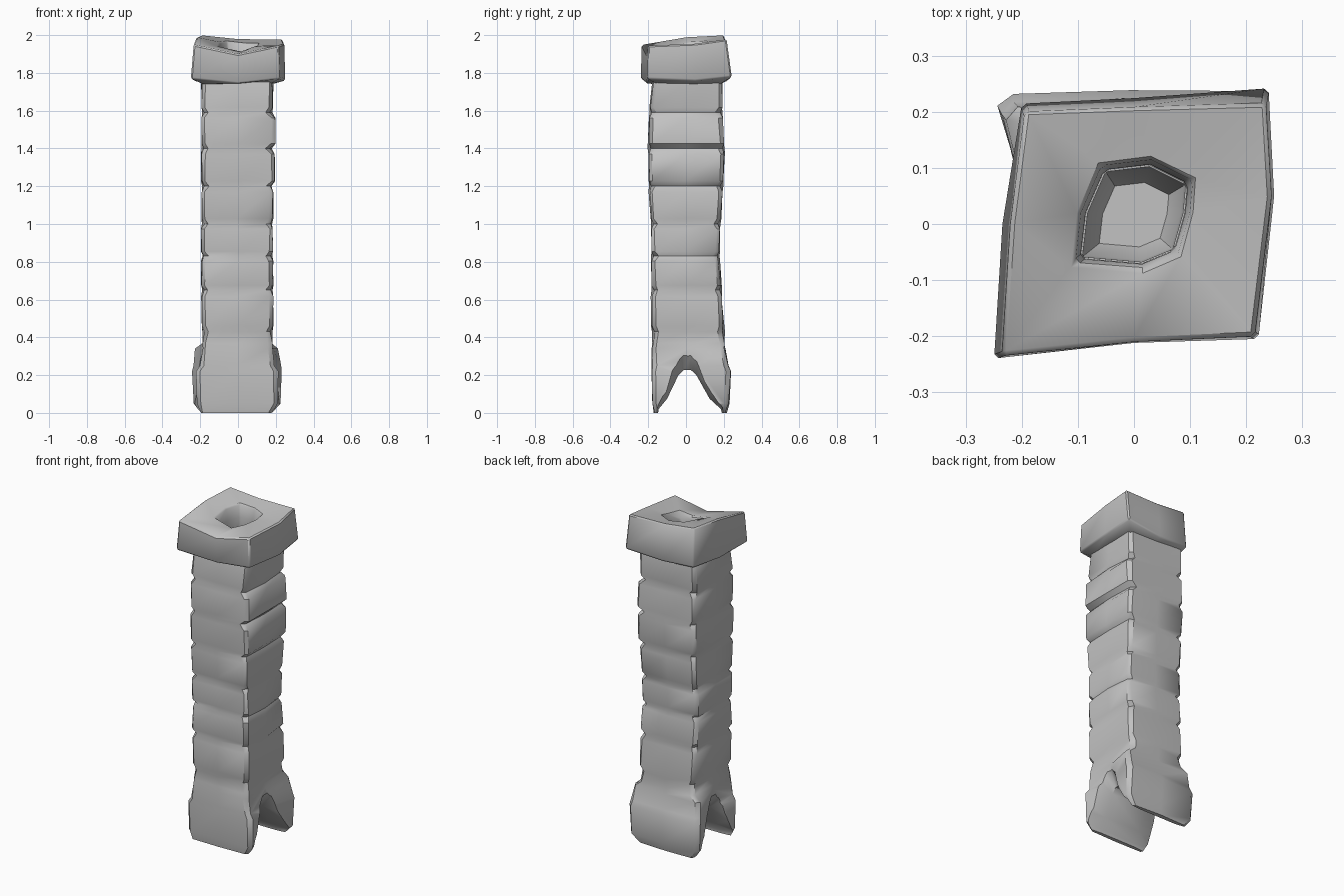
import bpy, bmesh, math, random

random.seed(4)
cube = bpy.data.objects.get("Cube")
if cube:
    bpy.data.objects.remove(cube, do_unlink=True)

stone = bpy.data.materials.new("grey_stone")
stone.use_nodes = True
GREY = (0.54, 0.54, 0.54, 1)
stone.diffuse_color = GREY
stone.node_tree.nodes["Principled BSDF"].inputs["Base Color"].default_value = GREY


def loft(name, rings, closed=False):
    """Skin a list of equal point rings; cap the ends or join last to first."""
    bm = bmesh.new()
    loops = [[bm.verts.new(p) for p in ring] for ring in rings]
    pairs = list(zip(loops, loops[1:]))
    if closed:
        pairs.append((loops[-1], loops[0]))
    else:
        bm.faces.new(loops[0][::-1])
        bm.faces.new(loops[-1])
    for a, b in pairs:
        n = len(a)
        for i in range(n):
            j = (i + 1) % n
            bm.faces.new((a[i], a[j], b[j], b[i]))
    bmesh.ops.recalc_face_normals(bm, faces=bm.faces)
    mesh = bpy.data.meshes.new(name)
    bm.to_mesh(mesh)
    bm.free()
    mesh.materials.append(stone)
    obj = bpy.data.objects.new(name, mesh)
    bpy.context.collection.objects.link(obj)
    return obj


def select(obj):
    bpy.ops.object.select_all(action='DESELECT')
    obj.select_set(True)
    bpy.context.view_layer.objects.active = obj


def cut(obj, cutter):
    mod = obj.modifiers.new("cut", 'BOOLEAN')
    mod.operation, mod.solver, mod.object = 'DIFFERENCE', 'EXACT', cutter
    select(obj)
    bpy.ops.object.modifier_apply(modifier=mod.name)
    bpy.data.objects.remove(cutter, do_unlink=True)


def smooth(obj):
    select(obj)
    bpy.ops.object.shade_smooth_by_angle(angle=math.radians(40))


def shaft_ring(z, x0, x1, y0, y1, c, front=0.0, back=0.0, worn=0.0):
    """Square ring with chamfered corners; front and back widen those corners
    in x, worn pulls all corners in."""
    def j():
        return random.uniform(-0.004, 0.004)
    xm, ym = (x0 + x1) / 2, (y0 + y1) / 2
    a, b = x0 - front + worn, x1 + front - worn
    d, e = x0 - back + worn, x1 + back - worn
    f, g = y0 + worn, y1 - worn
    pts = [(a + c, f), (xm, y0 - 0.003), (b - c, f), (b, f + c),
           (x1, ym), (e, g - c), (e - c, g), (xm, y1 + 0.003),
           (d + c, g), (d, g - c), (x0, ym), (a, f + c)]
    return [(x + j(), y + j(), z) for x, y in pts]


# Shaft: flared foot, wider and taller at the back, then courses with worn corners
rings = [shaft_ring(0.0, -0.2, 0.18, -0.165, 0.21, 0.015),
         shaft_ring(0.05, -0.19, 0.18, -0.175, 0.225, 0.02, 0.03, 0.045),
         shaft_ring(0.22, -0.19, 0.18, -0.18, 0.235, 0.022, 0.03, 0.05),
         shaft_ring(0.25, -0.19, 0.18, -0.18, 0.22, 0.022, 0.01, 0.045),
         shaft_ring(0.34, -0.19, 0.18, -0.178, 0.205, 0.02, 0.0, 0.035),
         shaft_ring(0.37, -0.19, 0.18, -0.175, 0.2, 0.02)]
courses = [(0.43, -0.18, 0.2), (0.65, -0.18, 0.185), (0.83, -0.18, 0.172),
           (1.0, -0.185, 0.18), (1.2, -0.195, 0.192), (1.4, -0.198, 0.2),
           (1.59, -0.19, 0.19), (1.78, -0.17, 0.19)]
for (z, f, b), (z2, f2, b2) in zip(courses, courses[1:]):
    bulge = 0.016 if 1.1 < z < 1.5 else 0.004
    rings.append(shaft_ring(z, -0.19, 0.18, f, b, 0.024, worn=0.009))
    for t in (0.14, 0.85):
        y0, y1 = f + (f2 - f) * t, b + (b2 - b) * t
        rings.append(shaft_ring(z + (z2 - z) * t, -0.193, 0.18 + bulge, y0, y1, 0.018))
rings.append(shaft_ring(1.79, -0.18, 0.19, -0.165, 0.18, 0.02))
shaft = loft("chimney_shaft", rings)

# Arched passage through the foot, running side to side, with a splayed mouth
arch = [(-0.15, -0.02), (-0.145, 0.02), (-0.1, 0.075), (-0.04, 0.2), (-0.012, 0.228),
        (0.025, 0.228), (0.055, 0.2), (0.125, 0.075), (0.185, 0.02), (0.195, -0.02)]


def arch_ring(x, grow):
    return [(x, 0.01 + (y - 0.01) * (1 + grow * 0.1), z + max(0, z) * grow) for y, z in arch]


cut(shaft, loft("arch_cutter", [arch_ring(-0.28, 0.85), arch_ring(-0.13, 0),
                                arch_ring(0.12, 0), arch_ring(0.27, 0.85)]))

# Flue opening rim, shared by the cap and the well
hole = [(-0.1, -0.065), (0.015, -0.075), (0.075, -0.05), (0.095, 0.02),
        (0.1, 0.075), (0.03, 0.11), (-0.055, 0.1), (-0.09, 0.02)]


def hole_ring(z, s):
    return [(x * s, 0.015 + (y - 0.015) * s, z) for x, y in hole]


cut(shaft, loft("flue_cutter", [hole_ring(1.55, 0.62), hole_ring(1.6, 0.88), hole_ring(1.9, 0.94)]))
smooth(shaft)

# Cap stone: crooked square slab with sagging top edges and a flue hole
top = [(-0.235, -0.235, 1.95), (0.0, -0.21, 1.9), (0.215, -0.2, 1.945), (0.245, 0.05, 1.955),
       (0.235, 0.215, 1.978), (0.0, 0.208, 1.98), (-0.195, 0.2, 2.0), (-0.22, 0.0, 1.99)]
base = [(-0.25, -0.24, 1.77), (0.0, -0.212, 1.745), (0.222, -0.205, 1.77), (0.25, 0.05, 1.76),
        (0.24, 0.243, 1.78), (0.0, 0.225, 1.76), (-0.2, 0.215, 1.77), (-0.235, 0.0, 1.76)]
under = [(x * 0.75, y * 0.75, 1.742) for x, y, z in base]
rim = []
for (x, y), t in zip(hole, top):
    rim.append((x * 1.06, 0.015 + (y - 0.015) * 1.06, 0.55 * t[2] + 0.45 * 1.93))
cap = loft("cap_stone", [hole_ring(1.742, 0.94), under, base, top, rim, hole_ring(1.89, 0.96)],
           closed=True)
bevel = cap.modifiers.new("worn_edges", 'BEVEL')
bevel.width, bevel.segments = 0.008, 1
bevel.limit_method, bevel.angle_limit = 'ANGLE', math.radians(50)
select(cap)
bpy.ops.object.modifier_apply(modifier=bevel.name)
smooth(cap)
